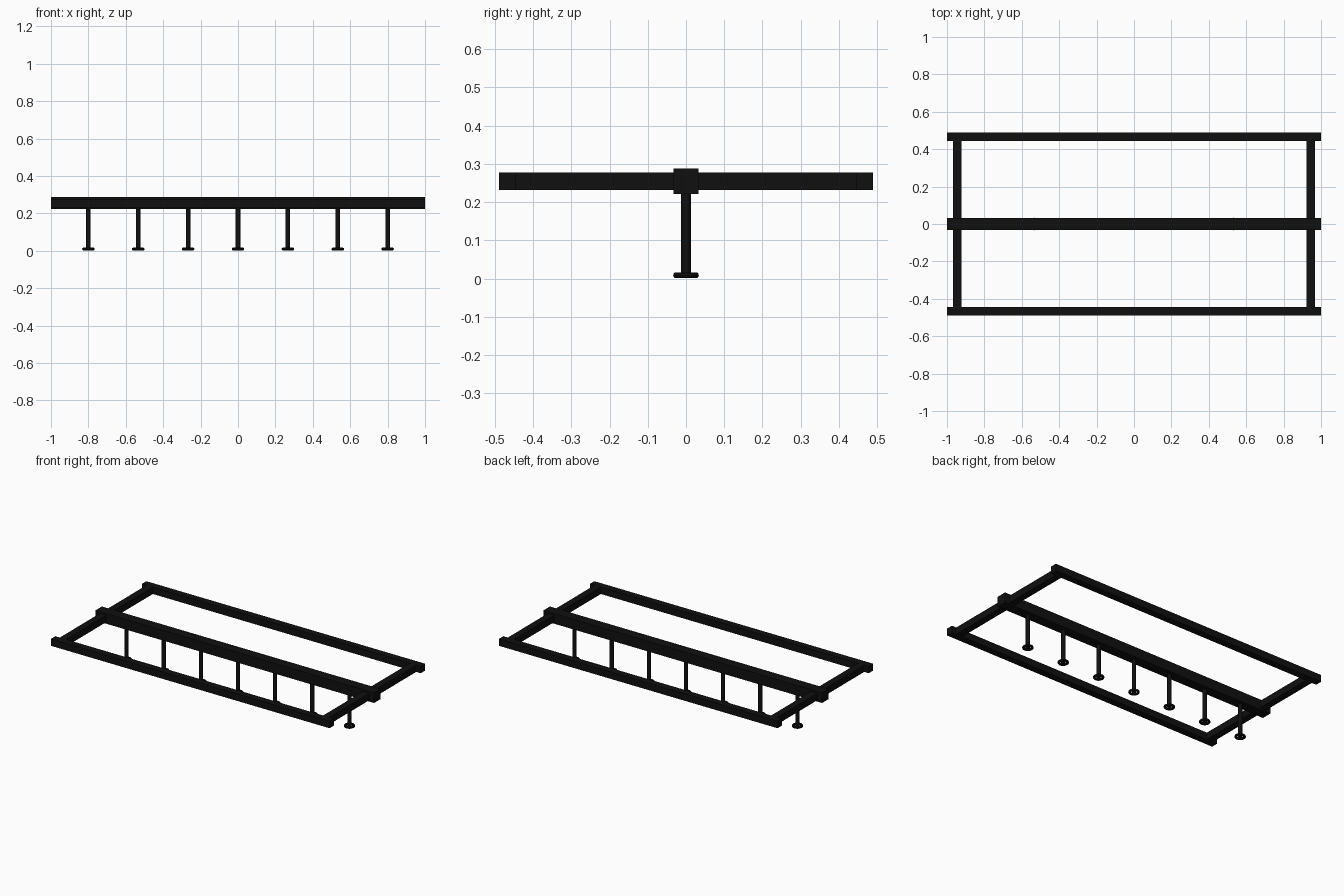
import bpy

if "Cube" in bpy.data.objects:
    bpy.data.objects.remove(bpy.data.objects["Cube"])

black = bpy.data.materials.new("matte black")
black.diffuse_color = (0.005, 0.005, 0.005, 1)
black.use_nodes = True
black.node_tree.nodes["Principled BSDF"].inputs["Base Color"].default_value = black.diffuse_color


def finish(name):
    ob = bpy.context.object
    ob.name = name
    ob.data.materials.append(black)
    return ob


def bar(name, center, size):
    bpy.ops.mesh.primitive_cube_add(size=1, location=center)
    bpy.context.object.scale = size
    bpy.ops.object.transform_apply(location=False, rotation=False, scale=True)
    return finish(name)


BAR_Z, BAR = 0.255, 0.045

# thick central beam
bar("center_beam", (0, 0, BAR_Z), (2, 0.066, 0.066))

# outer frame: long side rails and end crossbars
for s, side in ((-1, "front"), (1, "back")):
    bar(side + "_rail", (0, s * 0.467, BAR_Z), (2, BAR, BAR))
for s, side in ((-1, "left"), (1, "right")):
    bar(side + "_crossbar", (s * 0.945, 0, BAR_Z), (BAR, 0.934, BAR))

# row of hanging rods, each with a ring at the foot
for i in range(7):
    x = -0.8 + i * 1.6 / 6
    bpy.ops.mesh.primitive_cylinder_add(vertices=16, radius=0.0125, depth=0.235,
                                        location=(x, 0, 0.1255))
    finish(f"rod_{i + 1}")
    bpy.ops.object.shade_smooth_by_angle()
    bpy.ops.mesh.primitive_torus_add(major_segments=24, minor_segments=10,
                                     major_radius=0.0255, minor_radius=0.008,
                                     location=(x, 0, 0.009))
    finish(f"foot_ring_{i + 1}")
    bpy.ops.object.shade_smooth_by_angle()
